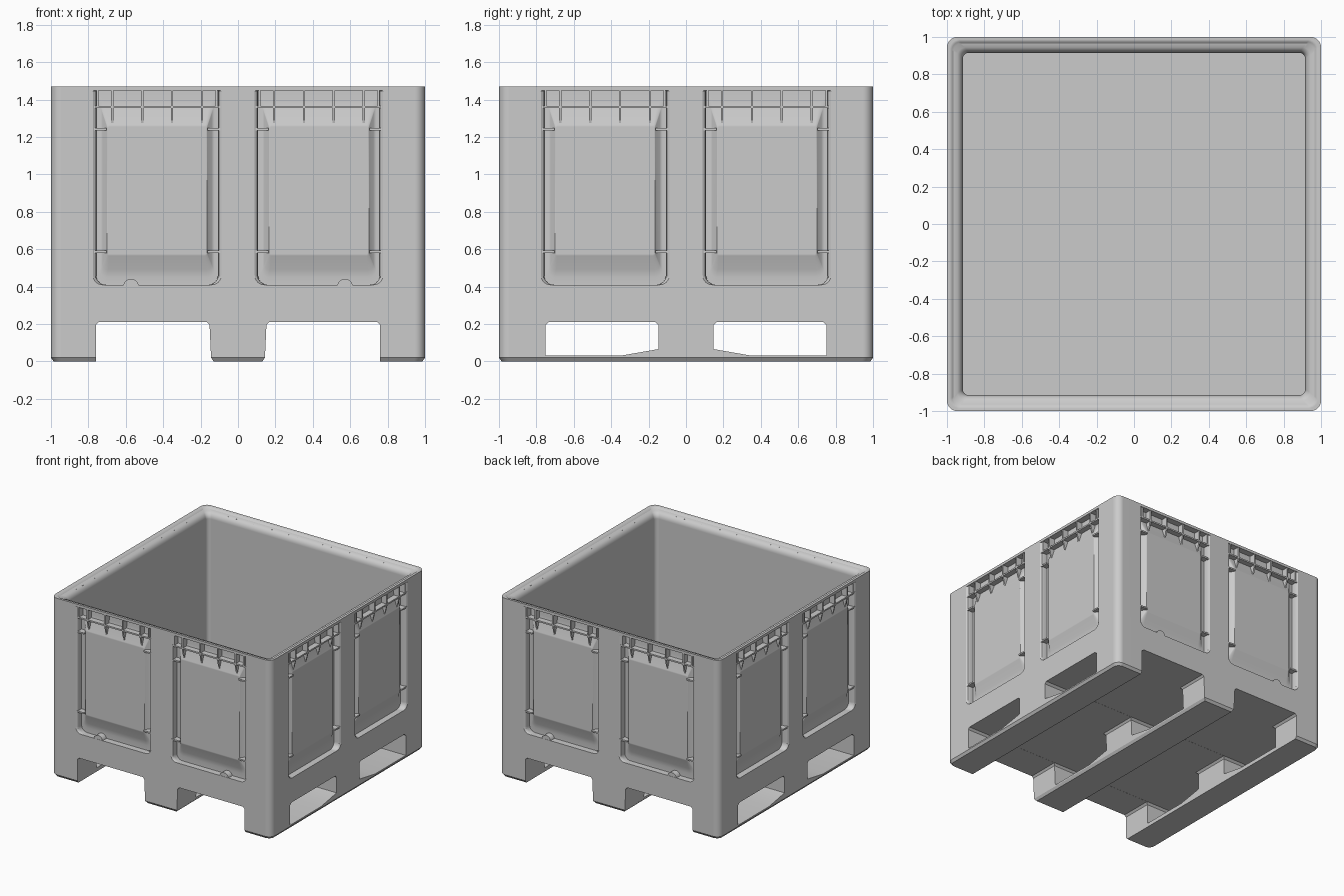
import bpy, bmesh, math
from mathutils import Matrix, Vector

if "Cube" in bpy.data.objects:
    bpy.data.objects.remove(bpy.data.objects["Cube"])


def rounded(w0, w1, h0, h1, r0, r1, seg=6):
    """2D rounded rectangle; r0 = lower corner radius, r1 = upper."""
    pts = []
    for cx, cy, r, a in ((w1 - r0, h0 + r0, r0, -90), (w1 - r1, h1 - r1, r1, 0),
                         (w0 + r1, h1 - r1, r1, 90), (w0 + r0, h0 + r0, r0, 180)):
        for i in range(seg + 1):
            t = math.radians(a + 90 * i / seg)
            pts.append((cx + r * math.cos(t), cy + r * math.sin(t)))
    return pts


def loft(bm, loops, mat=Matrix()):
    rings = [[bm.verts.new(mat @ Vector(p)) for p in loop] for loop in loops]
    n = len(rings[0])
    for a, b in zip(rings, rings[1:]):
        for i in range(n):
            bm.faces.new((a[i], a[(i + 1) % n], b[(i + 1) % n], b[i]))
    bm.faces.new(rings[0][::-1])
    bm.faces.new(rings[-1])


def square(half, r, z):
    return [(x, y, z) for x, y in rounded(-half, half, -half, half, r, r)]


def box(bm, x0, x1, y0, y1, z0, z1, mat):
    loft(bm, [[(x0, y0, z), (x1, y0, z), (x1, y1, z), (x0, y1, z)] for z in (z0, z1)], mat)


def make(name, bm):
    bmesh.ops.recalc_face_normals(bm, faces=bm.faces)
    me = bpy.data.meshes.new(name)
    bm.to_mesh(me)
    bm.free()
    ob = bpy.data.objects.new(name, me)
    bpy.context.collection.objects.link(ob)
    return ob


def activate(ob):
    bpy.ops.object.select_all(action='DESELECT')
    ob.select_set(True)
    bpy.context.view_layer.objects.active = ob


def cut(ob, bm):
    tool = make("cutter", bm)
    tool.hide_render = True
    mod = ob.modifiers.new("cut", 'BOOLEAN')
    mod.operation = 'DIFFERENCE'
    mod.solver = 'EXACT'
    mod.object = tool
    activate(ob)
    bpy.ops.object.modifier_apply(modifier=mod.name)
    bpy.data.objects.remove(tool)


TURNS = [Matrix.Rotation(k * math.pi / 2, 4, 'Z') for k in range(4)]
MID = 0.4325      # panel centre, measured from the middle of a side
TOP = 1.448       # upper edge of the panel pockets

# solid outer block with chamfered foot
bm = bmesh.new()
loft(bm, [square(0.985, 0.045, 0), square(1, 0.055, 0.02), square(1, 0.055, 1.47)])
body = make("box_body", bm)

# cavity with flared rim
bm = bmesh.new()
loft(bm, [square(h, r, z) for h, r, z in (
    (0.915, 0.03, 0.25), (0.915, 0.03, 1.405), (0.919, 0.032, 1.425), (0.928, 0.036, 1.441),
    (0.943, 0.04, 1.453), (0.965, 0.044, 1.457), (0.974, 0.046, 1.466),
    (0.985, 0.05, 1.47), (0.985, 0.05, 1.6))])
cut(body, bm)

# panel pockets, each with a raised pad left standing in the middle
bm = bmesh.new()
for turn in TURNS:
    for s in (-1, 1):
        loops = []
        for hw, z0, z1, r0, r1, d in (
                (0.36, 0.41, TOP, 0.05, 0.006, -0.02), (0.343, 0.41, TOP, 0.05, 0.006, 0.0),
                (0.331, 0.41, TOP, 0.05, 0.006, 0.008), (0.325, 0.41, TOP, 0.05, 0.006, 0.022),
                (0.325, 0.41, TOP, 0.05, 0.006, 0.052),
                (0.306, 0.45, 1.39, 0.04, 0.02, 0.052), (0.292, 0.49, 1.345, 0.03, 0.02, 0.047),
                (0.268, 0.565, 1.265, 0.012, 0.012, 0.02),
                (0.262, 0.575, 1.255, 0.01, 0.01, 0.019)):
            c = s * MID
            loops.append([(x, d - 1, z) for x, z in rounded(c - hw, c + hw, z0, z1, r0, r1)])
        loft(bm, loops, turn)
cut(body, bm)

# fork tunnels from front to back
bm = bmesh.new()
for s in (-1, 1):
    prof = [(0.76, -0.1), (0.76, 0.195), (0.745, 0.21), (0.165, 0.21),
            (0.152, 0.195), (0.144, 0.02), (0.13, 0), (0.13, -0.1)]
    loft(bm, [[(s * x, y, z) for x, z in prof] for y in (-1.2, 1.2)])
cut(body, bm)

# fork windows through the sides, with ramped sill
bm = bmesh.new()
for s in (-1, 1):
    prof = [(0.148, 0.066), (0.35, 0.031), (0.75, 0.031), (0.75, 0.195),
            (0.735, 0.2105), (0.165, 0.2105), (0.148, 0.195)]
    loft(bm, [[(x, s * y, z) for y, z in prof] for x in (-1.2, 1.2)])
cut(body, bm)
activate(body)
bpy.ops.object.shade_smooth_by_angle(angle=math.radians(32))
body.modifiers.new("even_shading", 'WEIGHTED_NORMAL').keep_sharp = True

# ribs on every side
for side, turn in zip(("front", "right", "back", "left"), TURNS):
    bm = bmesh.new()
    for s in (-1, 1):
        c = s * MID
        # long rib and short edge tabs
        box(bm, c - 0.343, c + 0.343, -0.997, -0.94, 1.355, 1.367, turn)
        for e in (-1, 1):
            xs = sorted((c + e * 0.27, c + e * 0.343))
            for z in (0.587, 1.242):
                box(bm, *xs, -0.997, -0.94, z - 0.006, z + 0.006, turn)
            box(bm, c + e * 0.318 - 0.005, c + e * 0.318 + 0.005,
                -0.997, -0.94, 1.36, 1.452, turn)
        # tapered gussets under the rim
        for off in (-0.24, -0.08, 0.08, 0.24):
            prof = [(-0.94, 1.452), (-0.997, 1.452), (-0.997, 1.36), (-0.976, 1.27), (-0.94, 1.27)]
            loft(bm, [[(c + off + t, y, z) for y, z in prof] for t in (-0.006, 0.006)], turn)
    make(side + "_ribs", bm)

# drain bumps at the panel sills, front and back
for side, turn in (("front", TURNS[0]), ("back", TURNS[2])):
    bm = bmesh.new()
    for s in (-1, 1):
        ring = [(s * 0.572 + 0.042 * math.cos(a), 0.4 + 0.042 * math.sin(a))
                for a in (i * math.pi / 12 for i in range(24))]
        loft(bm, [[(x, y, z) for x, z in ring] for y in (-0.998, -0.94)], turn)
    ob = make(side + "_sill_bumps", bm)
    activate(ob)
    bpy.ops.object.shade_smooth_by_angle(angle=math.radians(32))
